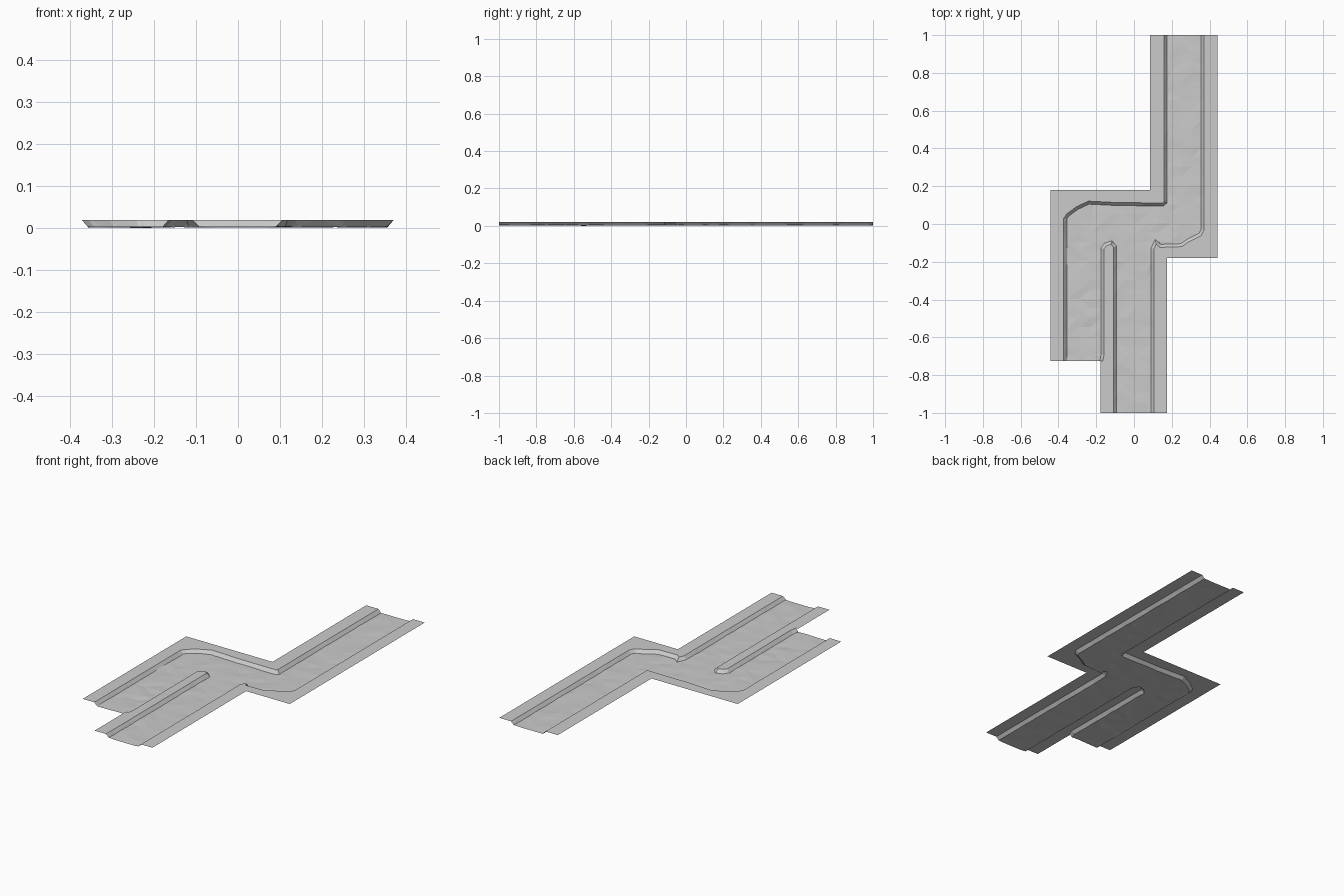
import bpy, bmesh, random
from mathutils import Vector

if "Cube" in bpy.data.objects:
    bpy.data.objects.remove(bpy.data.objects["Cube"])

random.seed(4)
BANK_Z, BED_Z, HALF = 0.02, 0.003, 0.008
X = 0.443

# Shoreline centre lines, water always on the left-hand side of travel
NORTH = [(0.168, 1), (0.168, 0.115), (0.155, 0.104), (-0.08, 0.105), (-0.24, 0.113),
         (-0.3, 0.085), (-0.35, 0.048), (-0.364, 0.028), (-0.364, -0.725)]
SPIT = [(-0.173, -0.725), (-0.166, -0.69), (-0.168, -0.13), (-0.15, -0.108),
        (-0.12, -0.098), (-0.1, -0.12), (-0.1, -1)]
SOUTH = [(0.098, -1), (0.098, -0.13), (0.115, -0.094), (0.14, -0.116), (0.25, -0.112),
         (0.29, -0.085), (0.35, -0.055), (0.363, -0.03), (0.363, 1)]


def offset(line, d):
    """Mitred sideways offset of an open line; positive d moves to the left."""
    pts = [Vector(p) for p in line]
    normals = []
    for a, b in zip(pts, pts[1:]):
        t = (b - a).normalized()
        normals.append(Vector((-t.y, t.x)))
    out = []
    for i, p in enumerate(pts):
        n0, n1 = normals[max(i - 1, 0)], normals[min(i, len(normals) - 1)]
        m = (n0 + n1).normalized()
        q = p + m * d / max(m.dot(n1), 0.6)
        if i in (0, len(pts) - 1):
            q.y = p.y
        out.append(q)
    return out


def finish(bm, name):
    bmesh.ops.triangulate(bm, faces=bm.faces[:])
    bm.normal_update()
    for f in bm.faces:
        if f.normal.z < 0:
            f.normal_flip()
    mesh = bpy.data.meshes.new(name)
    bm.to_mesh(mesh)
    bm.free()
    bpy.context.collection.objects.link(bpy.data.objects.new(name, mesh))


# Flat banks between each shoreline and the outer border
banks = {
    "north_west_bank": (NORTH, [(-X, -0.725), (-X, 0.18), (0.085, 0.18), (0.085, 1)]),
    "dividing_spit": (SPIT, [(-0.178, -1), (-0.178, -0.725)]),
    "south_east_bank": (SOUTH, [(X, 1), (X, -0.18), (0.176, -0.18), (0.176, -1)]),
}
for name, (line, border) in banks.items():
    bm = bmesh.new()
    ring = offset(line, -HALF) + [Vector(p) for p in border]
    bm.faces.new([bm.verts.new((p.x, p.y, BANK_Z)) for p in ring])
    finish(bm, name)

# River channel: sloped sides joined to one bed
bm = bmesh.new()
bed = []
for line in (NORTH, SPIT, SOUTH):
    top = [bm.verts.new((p.x, p.y, BANK_Z)) for p in offset(line, -HALF)]
    low = [bm.verts.new((p.x, p.y, BED_Z)) for p in offset(line, HALF)]
    for i in range(len(line) - 1):
        bm.faces.new((top[i], top[i + 1], low[i + 1], low[i]))
    bed += low
bm.faces.new(bed)


# Cut the channel into a grid, then make the bed gently uneven
def cut(axis, value):
    co, no = Vector((0, 0, 0)), Vector((0, 0, 0))
    co[axis], no[axis] = value, 1
    bmesh.ops.bisect_plane(bm, geom=bm.verts[:] + bm.edges[:] + bm.faces[:],
                           dist=1e-5, plane_co=co, plane_no=no)


for k in range(-19, 20):
    cut(1, k * 0.05 + 0.004)
for k in range(-6, 7):
    cut(0, k * 0.06 + 0.011)
for v in bm.verts:
    if v.co.z < BED_Z + 0.001:
        v.co.z = random.uniform(0.0015, 0.0045)
min(bm.verts, key=lambda v: v.co.z).co.z = 0
finish(bm, "river_channel")
